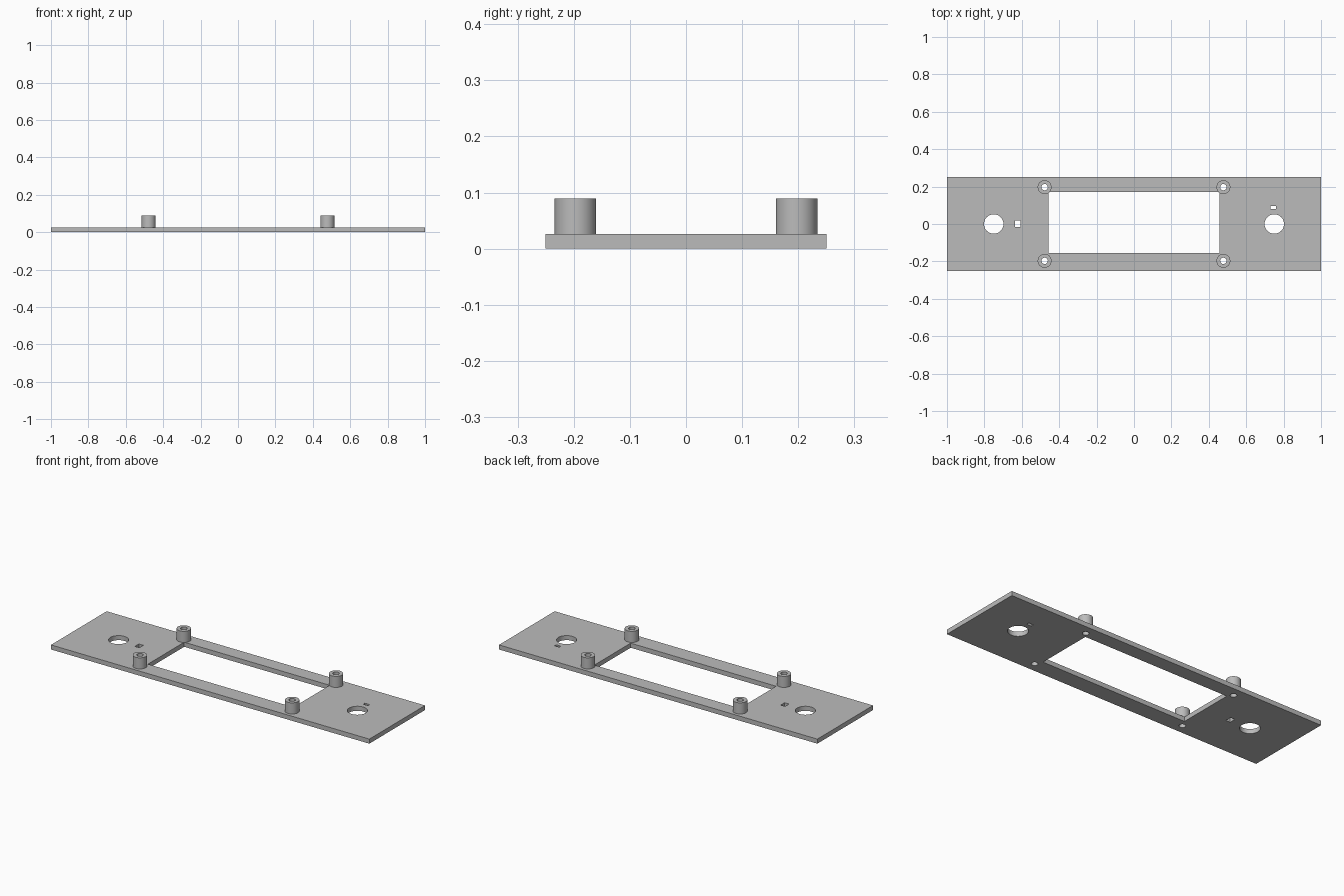
import bpy

cube = bpy.data.objects.get("Cube")
if cube:
    bpy.data.objects.remove(cube, do_unlink=True)

PLATE_TOP = 0.026
BOSS_TOP = 0.089
BOSS_X, BOSS_Y = 0.478, 0.197

# Single grey finish
grey = bpy.data.materials.new("plain grey")
grey.use_nodes = True
colour = (0.5, 0.5, 0.5, 1)
grey.diffuse_color = colour
grey.node_tree.nodes["Principled BSDF"].inputs["Base Color"].default_value = colour


def box(name, x0, x1, y0, y1, z0, z1):
    bpy.ops.mesh.primitive_cube_add(
        size=1, location=((x0 + x1) / 2, (y0 + y1) / 2, (z0 + z1) / 2))
    ob = bpy.context.object
    ob.name = name
    ob.scale = (x1 - x0, y1 - y0, z1 - z0)
    bpy.ops.object.transform_apply(location=False, rotation=False, scale=True)
    return ob


def cylinder(name, x, y, radius, z0, z1):
    bpy.ops.mesh.primitive_cylinder_add(
        vertices=48, radius=radius, depth=z1 - z0, location=(x, y, (z0 + z1) / 2))
    ob = bpy.context.object
    ob.name = name
    return ob


def cut(target, cutter):
    mod = target.modifiers.new("cut", "BOOLEAN")
    mod.operation = "DIFFERENCE"
    mod.solver = "EXACT"
    mod.object = cutter
    bpy.ops.object.select_all(action="DESELECT")
    bpy.context.view_layer.objects.active = target
    target.select_set(True)
    bpy.ops.object.modifier_apply(modifier=mod.name)
    bpy.data.objects.remove(cutter, do_unlink=True)


def finish(ob):
    ob.data.materials.clear()
    ob.data.materials.append(grey)
    bpy.ops.object.select_all(action="DESELECT")
    bpy.context.view_layer.objects.active = ob
    ob.select_set(True)
    bpy.ops.object.shade_smooth_by_angle()


# Base plate with its display window and sensor slots
plate = box("base_plate", -1, 1, -0.25, 0.25, 0, PLATE_TOP)
cut(plate, box("window_cutter", -0.457, 0.457, -0.156, 0.17, -0.1, 0.1))
cut(plate, box("right_slot_cutter", -0.636, -0.608, -0.017, 0.019, -0.1, 0.1))
cut(plate, box("left_slot_cutter", 0.73, 0.76, 0.08, 0.095, -0.1, 0.1))

# Large round holes at both ends
for x in (-0.75, 0.75):
    cut(plate, cylinder("round_cutter", x, 0, 0.052, -0.1, 0.1))

# Four hollow standoffs, bored right through the plate
for sx, side in ((1, "left"), (-1, "right")):
    for sy, end in ((-1, "front"), (1, "back")):
        x, y = sx * BOSS_X, sy * BOSS_Y
        boss = cylinder(f"{end}_{side}_standoff", x, y, 0.037, PLATE_TOP, BOSS_TOP)
        for part in (boss, plate):
            cut(part, cylinder("bore_cutter", x, y, 0.017, -0.1, 0.2))
        finish(boss)

finish(plate)
